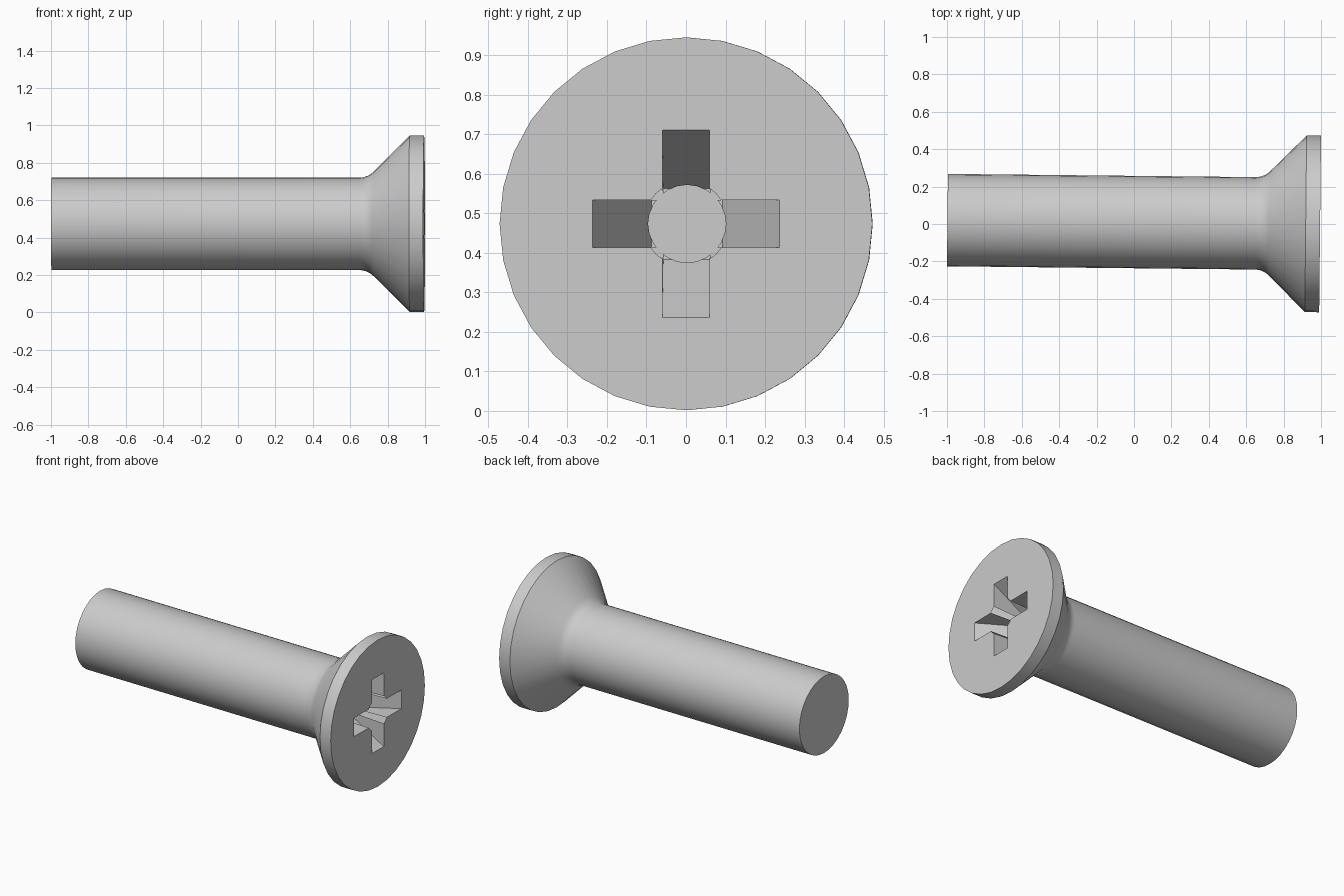
import bpy, bmesh, math
from mathutils import Matrix, Vector

if "Cube" in bpy.data.objects:
    bpy.data.objects.remove(bpy.data.objects["Cube"], do_unlink=True)

steel = bpy.data.materials.new("grey steel")
steel.use_nodes = True
GREY = (0.6, 0.6, 0.6, 1)
steel.diffuse_color = GREY
steel.node_tree.nodes["Principled BSDF"].inputs["Base Color"].default_value = GREY

# The head face sits at the local origin and the shank runs along -x
PLACE = Matrix.Translation((0.995, 0, 0.4735)) @ Matrix.Rotation(math.radians(-0.6), 4, "Z")


def finish(name, bm):
    bmesh.ops.recalc_face_normals(bm, faces=bm.faces)
    mesh = bpy.data.meshes.new(name)
    bm.to_mesh(mesh)
    bm.free()
    mesh.transform(PLACE)
    mesh.materials.append(steel)
    obj = bpy.data.objects.new(name, mesh)
    bpy.context.collection.objects.link(obj)
    return obj


def lathe(name, profile, sides):
    """Turn (x, radius) points around the x axis and cap both ends."""
    bm = bmesh.new()
    rings = []
    for x, r in profile:
        angles = [2 * math.pi * i / sides for i in range(sides)]
        rings.append([bm.verts.new((x, r * math.sin(a), r * math.cos(a))) for a in angles])
    for a, b in zip(rings, rings[1:]):
        for i in range(sides):
            j = (i + 1) % sides
            bm.faces.new((a[i], a[j], b[j], b[i]))
    bm.faces.new(rings[0])
    bm.faces.new(rings[-1])
    bmesh.ops.remove_doubles(bm, verts=bm.verts, dist=1e-5)
    return finish(name, bm)


# Shank, fillet, countersunk head and rim in one turned profile
HEAD, SHANK, RIM, TANGENT = 0.472, 0.247, 0.077, 0.045
corner = -RIM - (HEAD - SHANK)
bend = TANGENT / math.tan(math.pi / 8)
fillet = []
for i in range(7):
    a = math.pi / 4 * i / 6
    fillet.append((corner - TANGENT + bend * math.sin(a), SHANK + bend * (1 - math.cos(a))))
screw = lathe("screw_body", [(-1.9925, SHANK)] + fillet + [(-RIM, HEAD), (0, HEAD)], 32)

# Cross recess: two tapered slots and a round core with a conical bottom
DEPTH, OUTER, INNER, HALF = 0.25, 0.237, 0.09, 0.06
LIFT = 0.05
flare = OUTER + LIFT * (OUTER - INNER) / DEPTH


def slot(name, turn):
    bm = bmesh.new()
    outline = [(LIFT, -flare), (LIFT, flare), (-DEPTH, INNER), (-DEPTH, -INNER)]
    face = bm.faces.new([bm.verts.new((x, y, -HALF)) for x, y in outline])
    moved = bmesh.ops.extrude_face_region(bm, geom=[face])["geom"]
    verts = [v for v in moved if isinstance(v, bmesh.types.BMVert)]
    bmesh.ops.translate(bm, verts=verts, vec=Vector((0, 0, 2 * HALF)))
    bm.transform(Matrix.Rotation(turn, 4, "X"))
    return finish(name, bm)


cutters = [
    slot("slot_cutter_across", 0),
    slot("slot_cutter_upright", math.pi / 2),
    lathe("core_cutter", [(-DEPTH - 0.045, 0.002), (-DEPTH - 0.002, 0.098), (LIFT, 0.11)], 24),
]
bpy.context.view_layer.objects.active = screw
screw.select_set(True)
for cutter in cutters:
    cut = screw.modifiers.new(cutter.name, "BOOLEAN")
    cut.operation = "DIFFERENCE"
    cut.solver = "EXACT"
    cut.object = cutter
    bpy.ops.object.modifier_apply(modifier=cut.name)
for cutter in cutters:
    bpy.data.objects.remove(cutter, do_unlink=True)

bpy.ops.object.shade_smooth_by_angle(angle=math.radians(30))
